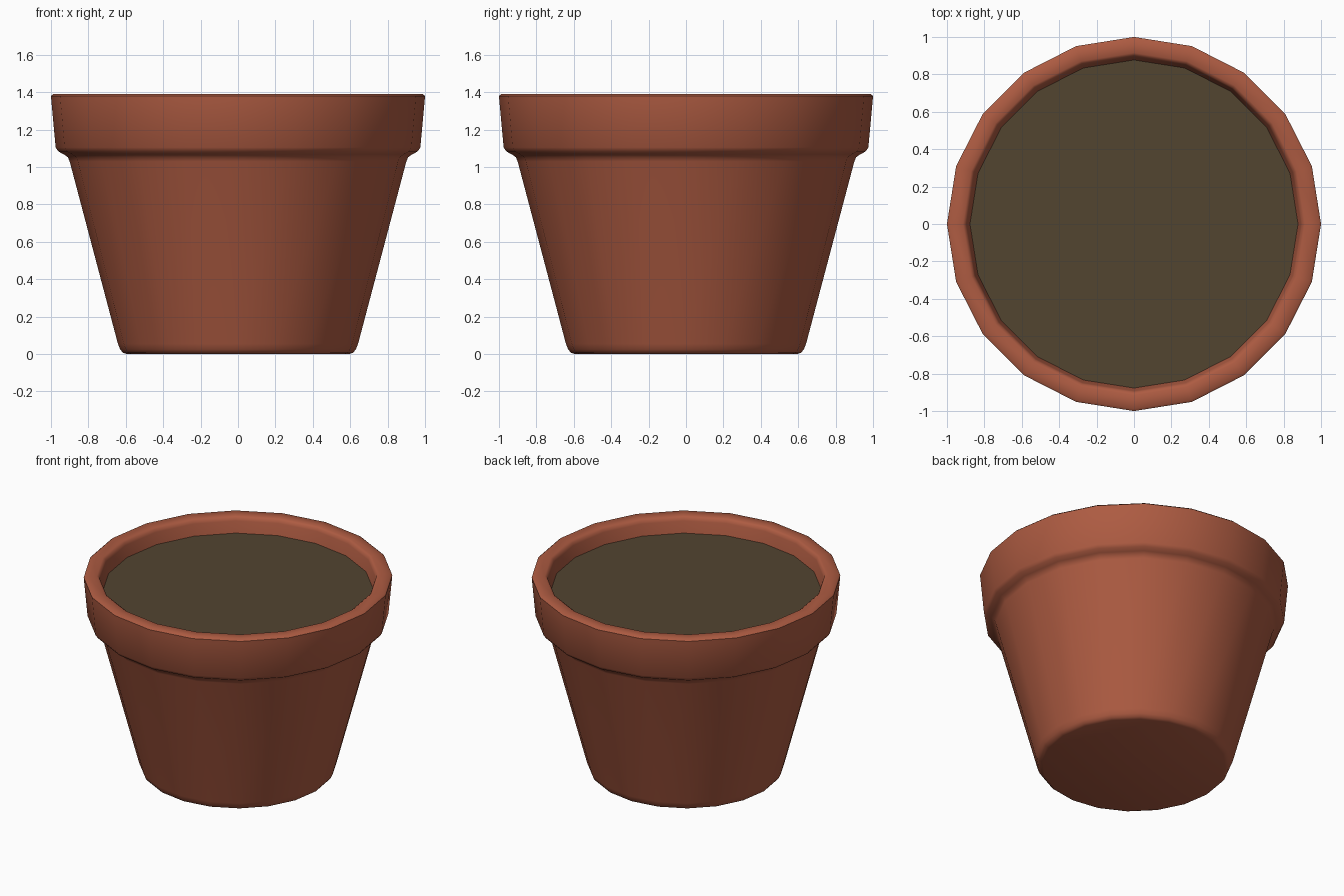
import bpy, bmesh, math

if "Cube" in bpy.data.objects:
    bpy.data.objects.remove(bpy.data.objects["Cube"])

SIDES = 20

def material(name, rgb):
    m = bpy.data.materials.new(name)
    m.diffuse_color = (*rgb, 1)
    m.use_nodes = True
    m.node_tree.nodes["Principled BSDF"].inputs["Base Color"].default_value = m.diffuse_color
    return m

def lathe(name, profile, mat, cap_start=False, cap_end=False):
    """Revolve (radius, height) points listed from the outside bottom upward."""
    bm = bmesh.new()
    rings = [[bm.verts.new((r * math.cos(math.tau * i / SIDES),
                            r * math.sin(math.tau * i / SIDES), z))
              for i in range(SIDES)] for r, z in profile]
    for a, b in zip(rings, rings[1:]):
        for i in range(SIDES):
            j = (i + 1) % SIDES
            bm.faces.new((a[i], a[j], b[j], b[i]))
    if cap_start:
        bm.faces.new(rings[0][::-1])
    if cap_end:
        bm.faces.new(rings[-1])
    mesh = bpy.data.meshes.new(name)
    bm.to_mesh(mesh)
    bm.free()
    mesh.materials.append(mat)
    ob = bpy.data.objects.new(name, mesh)
    bpy.context.collection.objects.link(ob)
    bpy.ops.object.select_all(action='DESELECT')
    ob.select_set(True)
    bpy.context.view_layer.objects.active = ob
    bpy.ops.object.shade_smooth_by_angle(angle=math.radians(50))
    return ob

terracotta = material("terracotta", (0.42, 0.105, 0.054))
earth = material("dark_earth", (0.084, 0.058, 0.030))

# Pot: base, tapered wall, overhanging collar, rounded lip and inner wall
lathe("pot", [
    (0.595, 0.0), (0.615, 0.007), (0.63, 0.025), (0.642, 0.055),
    (0.90, 1.03), (0.91, 1.053), (0.93, 1.067), (0.96, 1.083), (0.975, 1.105),
    (0.998, 1.355), (1.0, 1.38), (0.988, 1.39),
    (0.915, 1.39), (0.90, 1.38), (0.893, 1.36), (0.873, 1.26),
], terracotta, cap_start=True)

# Soil: flat disc just below the lip
lathe("soil", [(0.874, 1.265), (0.877, 1.28)], earth, cap_end=True)
